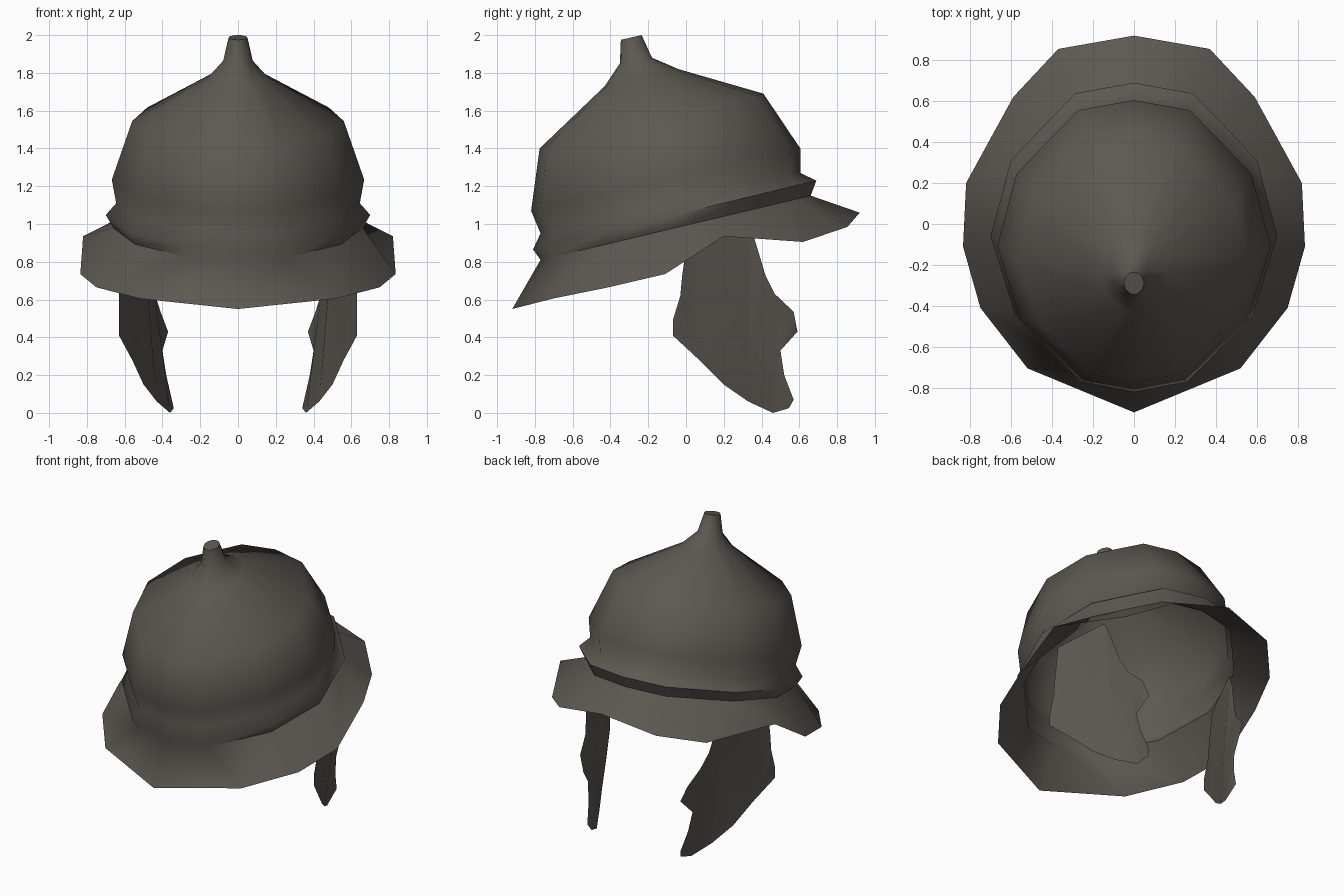
import bpy, bmesh, math

if "Cube" in bpy.data.objects:
    bpy.data.objects.remove(bpy.data.objects["Cube"])

iron = bpy.data.materials.new("dark iron")
iron.diffuse_color = (0.108, 0.098, 0.084, 1)
iron.use_nodes = True
iron.node_tree.nodes["Principled BSDF"].inputs["Base Color"].default_value = iron.diffuse_color

# Half outline shared by every bowl ring, back (+y) to front (-y)
PLAN = [(0, 1), (.41, .93), (.64, .71), (.86, .49), (1, 0), (.83, -.51), (.39, -.93), (0, -1)]


def ring(half_w, y_front, y_back, z_front, z_back):
    """Half of a tilted ring, scaled from the shared outline."""
    pts = []
    for u, v in PLAN:
        t = (v + 1) / 2
        pts.append((u * half_w, y_front + (y_back - y_front) * t, z_front + (z_back - z_front) * t))
    return pts


def full(half):
    return half + [(-x, y, z) for x, y, z in reversed(half[1:-1])]


def finish(name, bm, angle):
    me = bpy.data.meshes.new(name)
    bm.normal_update()
    bm.to_mesh(me)
    bm.free()
    me.materials.append(iron)
    ob = bpy.data.objects.new(name, me)
    bpy.context.collection.objects.link(ob)
    bpy.ops.object.select_all(action='DESELECT')
    ob.select_set(True)
    bpy.context.view_layer.objects.active = ob
    bpy.ops.object.shade_smooth_by_angle(angle=math.radians(angle))
    return ob


# Flared brim edge: short peak at the back, deep guard at the front
brim_edge = [(0, .92, 1.06), (.37, .855, .985), (.59, .62, .905), (.82, .20, .935),
             (.835, -.11, .735), (.75, -.41, .665), (.52, -.705, .605), (0, -.92, .55)]

# Rings from the brim up over the ledge, groove, dome and finial
halves = [brim_edge,
          ring(.66, -.77, .66, .81, 1.15),
          ring(.70, -.81, .69, .865, 1.23),
          ring(.645, -.77, .605, .95, 1.27),
          ring(.668, -.82, .605, 1.07, 1.40),
          ring(.56, -.775, .41, 1.40, 1.69),
          ring(.16, -.43, -.04, 1.73, 1.82),
          ring(.078, -.35, -.18, 1.85, 1.88),
          ring(.05, -.345, -.235, 1.975, 2.0)]

# Helmet shell
bm = bmesh.new()
loops = [[bm.verts.new(p) for p in full(h)] for h in halves]
for low, high in zip(loops, loops[1:]):
    n = len(low)
    for i in range(n):
        j = (i + 1) % n
        bm.faces.new((low[j], low[i], high[i], high[j]))
bm.faces.new(list(reversed(loops[-1])))
finish("helmet_shell", bm, 65)

# Cheek guards, thin plates hanging inside the brim
cheek = [(.63, .01, .94), (.63, -.02, .73), (.63, -.03, .62), (.63, -.07, .49), (.63, -.07, .41),
         (.56, .07, .28), (.50, .20, .15), (.43, .33, .06), (.36, .46, .0), (.34, .545, .025),
         (.355, .57, .07), (.38, .52, .20), (.40, .50, .33), (.37, .59, .43), (.41, .57, .535),
         (.44, .47, .63), (.47, .42, .73), (.50, .36, .93), (.51, .32, 1.02)]
for side, label in ((1, "right"), (-1, "left")):
    bm = bmesh.new()
    verts = [bm.verts.new((x * side, y, z)) for x, y, z in cheek]
    face = bm.faces.new(verts if side > 0 else verts[::-1])
    bmesh.ops.triangulate(bm, faces=[face])
    finish(label + "_cheek_guard", bm, 40)
